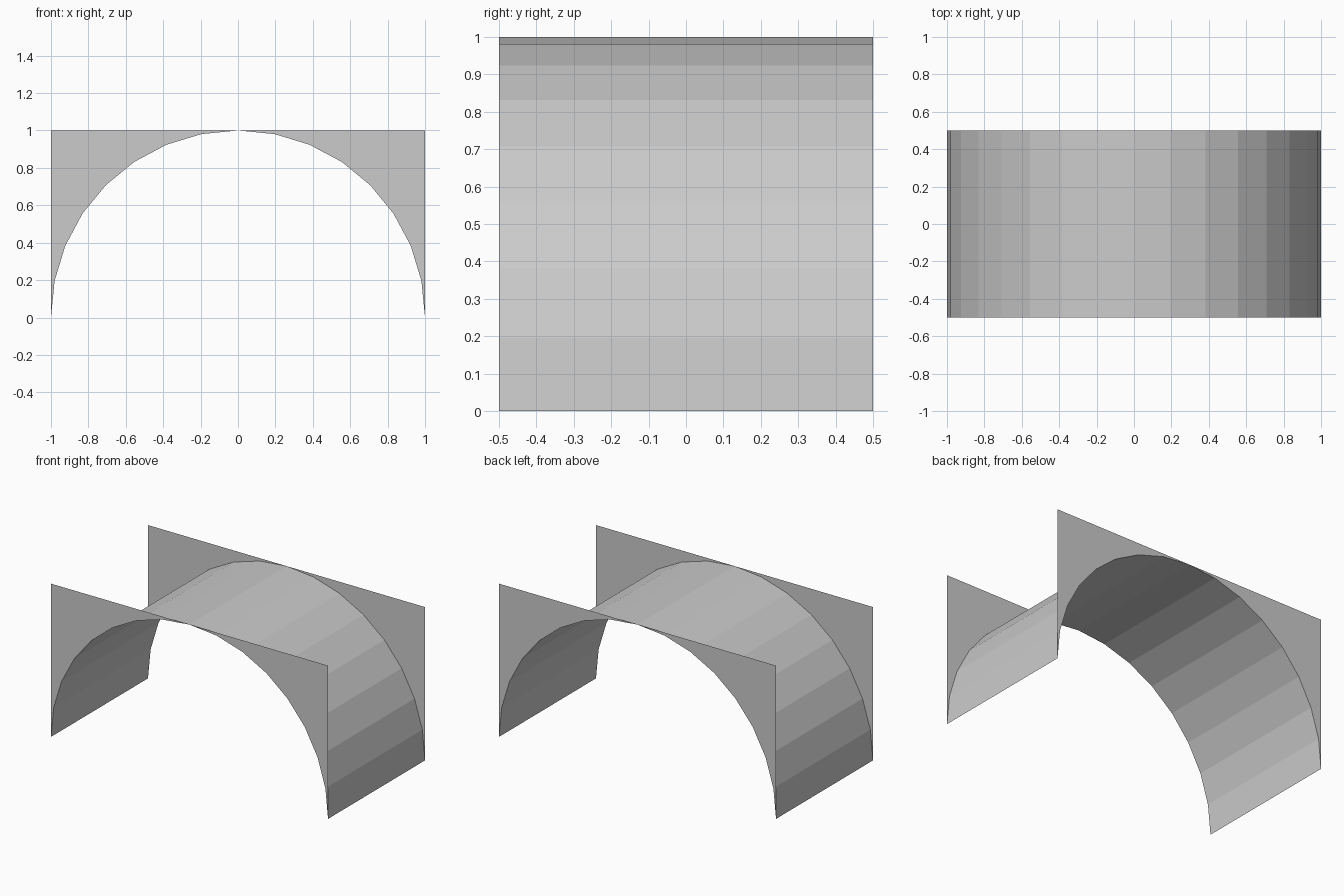
import bpy
from math import sin, cos, pi

if "Cube" in bpy.data.objects:
    bpy.data.objects.remove(bpy.data.objects["Cube"])

SEGMENTS = 16
RADIUS = 1.0
HALF_DEPTH = 0.5

# Half-circle profile, from the right springing point to the left
arc = [(RADIUS * cos(pi * i / SEGMENTS), RADIUS * sin(pi * i / SEGMENTS))
       for i in range(SEGMENTS + 1)]


def add_mesh(name, verts, faces):
    mesh = bpy.data.meshes.new(name)
    mesh.from_pydata(verts, [], faces)
    mesh.update()
    obj = bpy.data.objects.new(name, mesh)
    bpy.context.collection.objects.link(obj)
    return obj


# Open barrel vault, faces turned toward the passage
vault_verts = [(x, y, z) for x, z in arc for y in (-HALF_DEPTH, HALF_DEPTH)]
vault_faces = [(2 * i, 2 * i + 1, 2 * i + 3, 2 * i + 2) for i in range(SEGMENTS)]
add_mesh("arch_vault", vault_verts, vault_faces)

# Flat front spandrel: fan from the upper corner to a quarter of the arc,
# mirrored to the other side of the opening and to the back
quarter = SEGMENTS // 2
panel_verts = [(RADIUS, -HALF_DEPTH, RADIUS)]
panel_verts += [(x, -HALF_DEPTH, z) for x, z in arc[:quarter + 1]]
panel_faces = [(0, i + 2, i + 1) for i in range(quarter)]
spandrels = add_mesh("spandrel_panels", panel_verts, panel_faces)
mirror = spandrels.modifiers.new("mirror_sides", 'MIRROR')
mirror.use_axis = (True, True, False)
